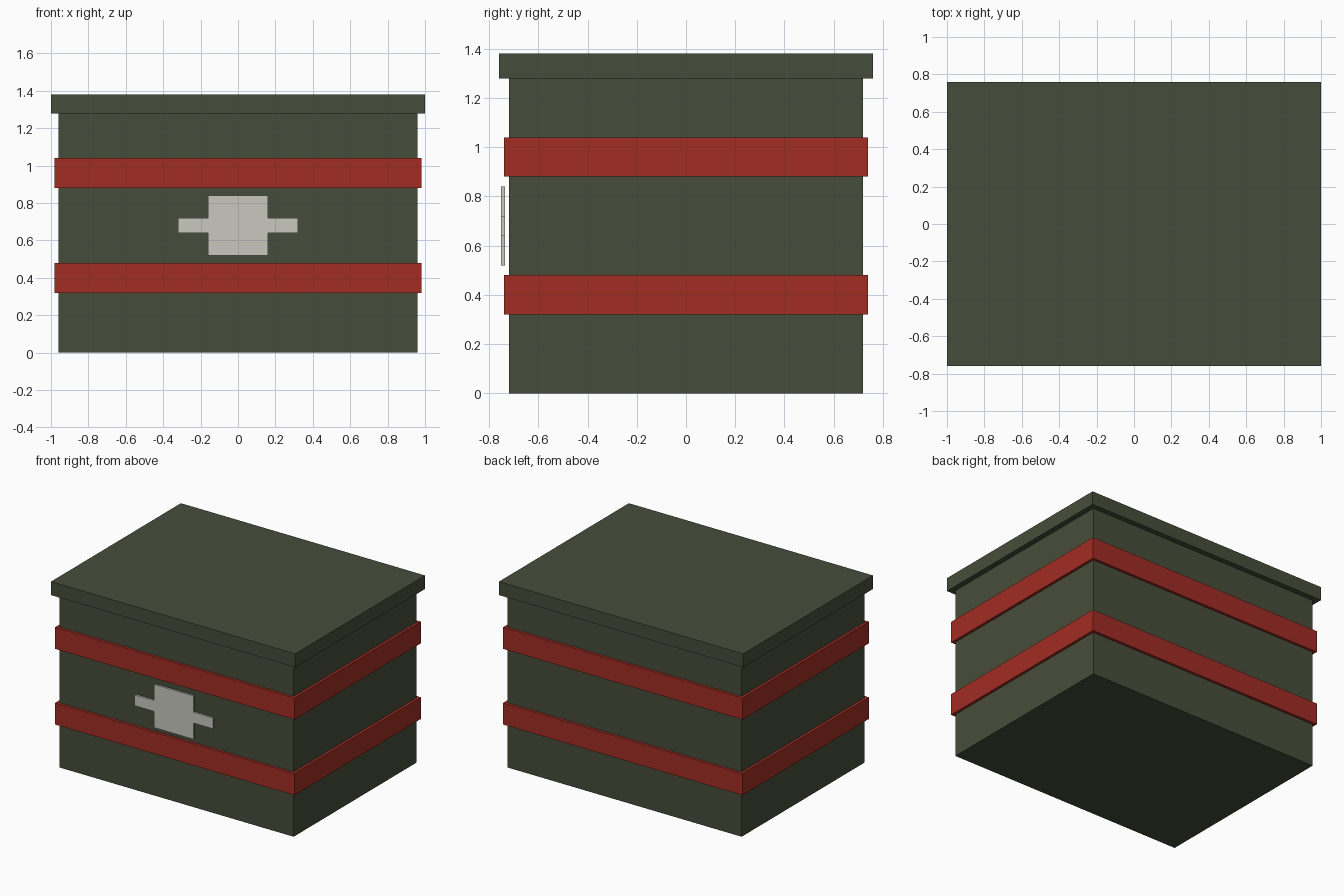
import bpy
import bmesh

if "Cube" in bpy.data.objects:
    bpy.data.objects.remove(bpy.data.objects["Cube"], do_unlink=True)


def material(name, rgb):
    mat = bpy.data.materials.new(name)
    mat.use_nodes = True
    color = (*rgb, 1.0)
    mat.diffuse_color = color
    mat.node_tree.nodes["Principled BSDF"].inputs["Base Color"].default_value = color
    return mat


def prism(name, outline, direction, mat):
    """Extrude a closed outline along a direction into a solid."""
    bm = bmesh.new()
    face = bm.faces.new([bm.verts.new(p) for p in outline])
    moved = bmesh.ops.extrude_face_region(bm, geom=[face])["geom"]
    bmesh.ops.translate(bm, vec=direction,
                        verts=[v for v in moved if isinstance(v, bmesh.types.BMVert)])
    bmesh.ops.recalc_face_normals(bm, faces=bm.faces)
    mesh = bpy.data.meshes.new(name)
    bm.to_mesh(mesh)
    bm.free()
    mesh.materials.append(mat)
    obj = bpy.data.objects.new(name, mesh)
    bpy.context.collection.objects.link(obj)
    return obj


def slab(name, half_x, half_y, bottom, top, mat):
    corners = [(-half_x, -half_y), (half_x, -half_y), (half_x, half_y), (-half_x, half_y)]
    return prism(name, [(x, y, bottom) for x, y in corners], (0, 0, top - bottom), mat)


olive = material("dark olive", (0.062, 0.075, 0.043))
red = material("strap red", (0.355, 0.026, 0.017))
pale = material("pale grey", (0.58, 0.58, 0.53))

# Crate and overhanging lid
slab("crate_body", 0.96, 0.72, 0.0, 1.28, olive)
slab("lid", 1.0, 0.76, 1.28, 1.38, olive)

# Straps wrapped around the crate
for name, bottom in (("lower_strap", 0.32), ("upper_strap", 0.88)):
    slab(name, 0.98, 0.74, bottom, bottom + 0.16, red)

# Front emblem: a square with a narrow crossbar, standing just off the front
SQUARE, BAR, BAR_HEIGHT, MIDDLE = 0.16, 0.32, 0.04, 0.68
quarter = [(BAR, BAR_HEIGHT), (SQUARE, BAR_HEIGHT), (SQUARE, SQUARE)]
right_half = [(x, -z) for x, z in reversed(quarter)] + quarter
outline = right_half + [(-x, -z) for x, z in right_half]
prism("front_emblem", [(x, -0.752, MIDDLE + z) for x, z in outline], (0, 0.016, 0), pale)
